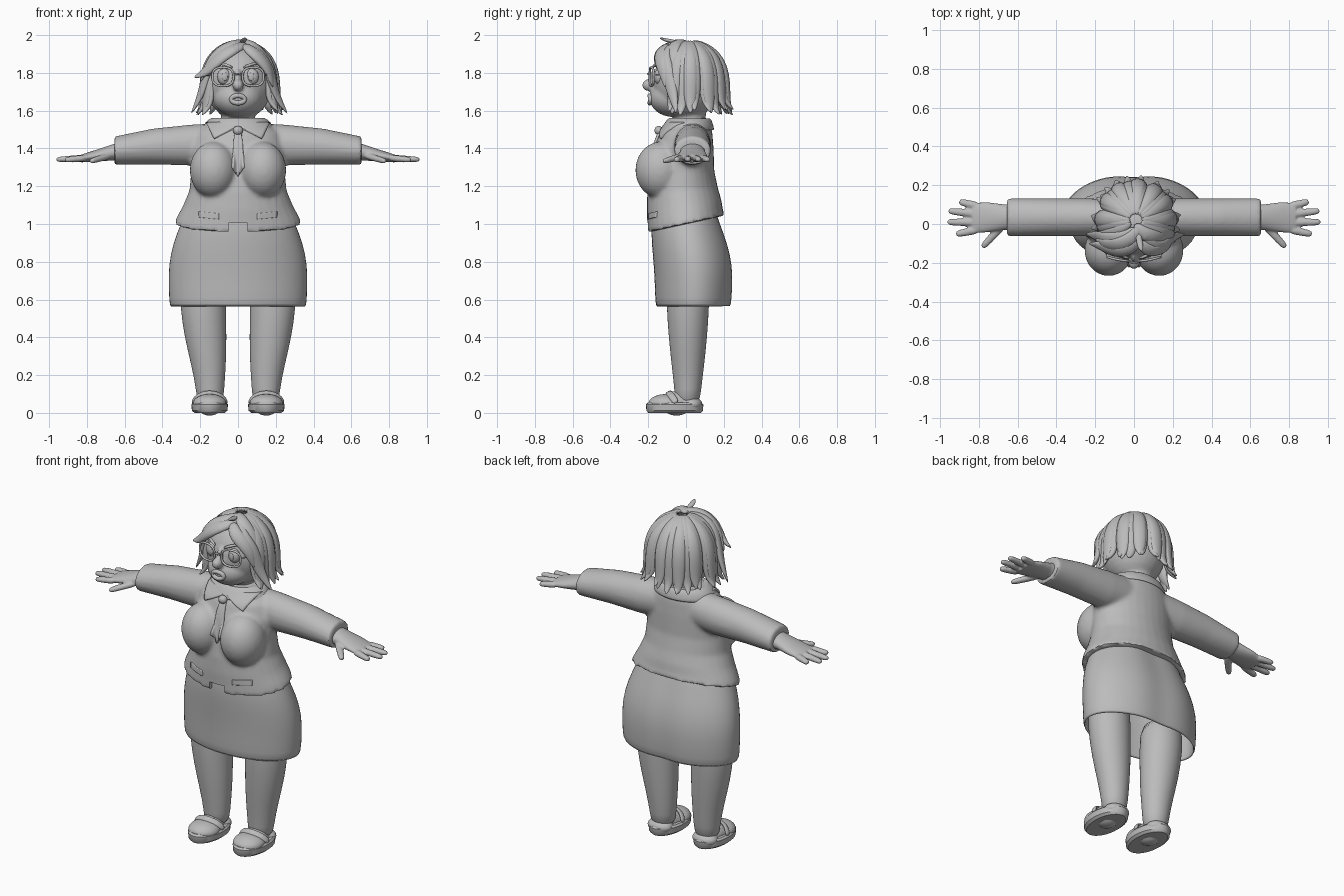
import bpy, bmesh, math, random
from mathutils import Vector, Matrix
from mathutils.bvhtree import BVHTree

random.seed(4)
if "Cube" in bpy.data.objects:
    bpy.data.objects.remove(bpy.data.objects["Cube"])

clay = bpy.data.materials.new("clay_grey")
clay.use_nodes = True
clay.diffuse_color = (0.5, 0.5, 0.5, 1)
clay.node_tree.nodes["Principled BSDF"].inputs["Base Color"].default_value = (0.5, 0.5, 0.5, 1)
made = []


def finish(name, bm):
    bmesh.ops.recalc_face_normals(bm, faces=bm.faces)
    mesh = bpy.data.meshes.new(name)
    bm.to_mesh(mesh)
    bm.free()
    mesh.materials.append(clay)
    obj = bpy.data.objects.new(name, mesh)
    bpy.context.collection.objects.link(obj)
    made.append(obj)
    return obj


def modify(obj, kind, **settings):
    mod = obj.modifiers.new(kind.title(), kind)
    for key, value in settings.items():
        setattr(mod, key, value)
    return obj


def bake(obj):
    graph = bpy.context.evaluated_depsgraph_get()
    graph.update()
    mesh = bpy.data.meshes.new_from_object(obj.evaluated_get(graph))
    obj.modifiers.clear()
    obj.data = mesh
    return obj


def drop(obj):
    made.remove(obj)
    bpy.data.objects.remove(obj)


def skin(bm, rows, caps=True, closed=False):
    pairs = list(zip(rows, rows[1:])) + ([(rows[-1], rows[0])] if closed else [])
    for low, high in pairs:
        for i in range(len(low)):
            j = (i + 1) % len(low)
            bm.faces.new((low[i], low[j], high[j], high[i]))
    if caps and not closed:
        bm.faces.new(rows[0])
        bm.faces.new(rows[-1])


def loft(name, axis, rings, caps=True, segs=32):
    """Rings are (position along axis, two centres, two radii)."""
    bm, rows = bmesh.new(), []
    for t, ca, cb, ra, rb in rings:
        row = []
        for i in range(segs):
            ang = math.tau * i / segs
            a, b = ca + ra * math.cos(ang), cb + rb * math.sin(ang)
            row.append(bm.verts.new((a, b, t) if axis == "z" else (t, a, b)))
        rows.append(row)
    skin(bm, rows, caps)
    return finish(name, bm)


def ball(name, centre, size):
    bm = bmesh.new()
    bmesh.ops.create_uvsphere(bm, u_segments=28, v_segments=18, radius=1,
                              matrix=Matrix.Translation(centre) @ Matrix.Diagonal((*size, 1)))
    return finish(name, bm)


def sweep(name, points, widths, flat=1, hub=(0, 0, 1.75), closed=False):
    """Tube along a path, flattened towards the hub."""
    pts, bm, rows, hub = [Vector(p) for p in points], bmesh.new(), [], Vector(hub)
    n = len(pts)
    for k, p in enumerate(pts):
        after = pts[(k + 1) % n] if closed else pts[min(k + 1, n - 1)]
        before = pts[k - 1] if closed else pts[max(k - 1, 0)]
        tangent = (after - before).normalized()
        side = tangent.cross(p - hub).normalized()
        out = side.cross(tangent)
        w = widths[k] if isinstance(widths, (list, tuple)) else widths
        rows.append([bm.verts.new(p + side * w * math.cos(a) + out * w * flat * math.sin(a))
                     for a in (math.tau * i / 8 for i in range(8))])
    skin(bm, rows, closed=closed)
    return modify(finish(name, bm), "SUBSURF", levels=2, render_levels=2)


def fuse(name, parts, voxel, rounds=4):
    bm = bmesh.new()
    for part in parts:
        bake(part)
        bm.from_mesh(part.data)
        drop(part)
    obj = finish(name, bm)
    modify(obj, "REMESH", mode="VOXEL", voxel_size=voxel)
    modify(obj, "SMOOTH", factor=0.5, iterations=rounds)
    return bake(obj)


def plate(name, outline, target, thick=0.012):
    """Thin patch laid on the front of a target."""
    tree = BVHTree.FromPolygons([v.co for v in target.data.vertices],
                                [p.vertices[:] for p in target.data.polygons])
    bm = bmesh.new()
    bm.faces.new([bm.verts.new((x, 0, z)) for x, z in outline])
    bmesh.ops.triangulate(bm, faces=bm.faces)
    bmesh.ops.subdivide_edges(bm, edges=bm.edges, cuts=7, use_grid_fill=True)
    for v in bm.verts:
        hit = tree.ray_cast(Vector((v.co.x, -1, v.co.z)), Vector((0, 1, 0)))[0]
        v.co.y = hit.y if hit else -0.1
    return modify(finish(name, bm), "SOLIDIFY", thickness=thick, offset=0)


# Jacket: trunk, bust and sleeves fused, with a sloping hem
trunk = loft("trunk", "z", [
    (1.0, 0, 0, .338, .205), (1.04, 0, -.005, .322, .2), (1.1, 0, -.01, .29, .198),
    (1.18, 0, -.018, .257, .187), (1.28, 0, -.02, .248, .17), (1.4, 0, -.012, .25, .158),
    (1.48, 0, 0, .225, .14), (1.53, 0, .015, .17, .115), (1.56, 0, .02, .12, .1)])
for v in trunk.data.vertices:
    v.co.z += .22 * v.co.y * min(1, max(0, (1.25 - v.co.z) / .25))
parts = [trunk]
for s in (1, -1):
    parts.append(ball("bust", (s * .13, -.135, 1.285), (.125, .133, .15)))
    parts.append(loft("sleeve", "x", [
        (s * .08, .035, 1.43, .09, .105), (s * .25, .035, 1.418, .098, .108),
        (s * .45, .035, 1.41, .097, .095), (s * .655, .035, 1.388, .097, .075)]))
jacket = fuse("jacket", parts, .012)

# Open front corner of the jacket hem
bm = bmesh.new()
bmesh.ops.create_cube(bm, size=1, matrix=Matrix.Translation((0, -.25, .94)) @ Matrix.Diagonal((.1, .2, .13, 1)))
notch = finish("hem_notch", bm)
notch.hide_render = True
bake(modify(jacket, "BOOLEAN", object=notch, operation="DIFFERENCE"))
drop(notch)

# Skirt with a shallow dip at the middle of the back
skirt = loft("skirt", "z", [
    (.56, 0, .045, .365, .208), (.66, 0, .047, .368, .212), (.78, 0, .045, .37, .216),
    (.9, 0, .025, .345, .208), (1.0, 0, .005, .305, .19), (1.08, 0, 0, .27, .17)], caps=False)
for v in skirt.data.vertices:
    if v.co.y > 0:
        v.co.y -= .02 * math.exp(-(v.co.x / .08) ** 2)
modify(skirt, "SOLIDIFY", thickness=.015, offset=-1)
modify(skirt, "SUBSURF", levels=1, render_levels=1)

# Collar, tie and pocket flaps
collar = loft("collar_band", "z", [(1.495, 0, .005, .19, .142), (1.535, 0, .015, .172, .122),
                                   (1.562, 0, .018, .14, .108), (1.55, 0, .018, .1, .09)], caps=False)
modify(collar, "SOLIDIFY", thickness=.01, offset=0)
modify(collar, "SUBSURF", levels=1, render_levels=1)
plate("tie", [(-.018, 1.49), (.018, 1.49), (.035, 1.3), (0, 1.25), (-.035, 1.3)], jacket, .024)
ball("tie_knot", (0, -.145, 1.495), (.026, .022, .024))
for s in (1, -1):
    plate("collar_flap", [(s * .008, 1.51), (s * .06, 1.535), (s * .165, 1.53), (s * .125, 1.45)], jacket, .024)
    plate("pocket_flap", [(s * .1, 1.025), (s * .205, 1.035), (s * .205, 1.065), (s * .1, 1.055)], jacket)

# Hands, legs and shoes
for s, label in ((1, "left"), (-1, "right")):
    palm = [loft("palm", "x", [
        (s * .6, .035, 1.385, .07, .055), (s * .67, .035, 1.378, .066, .042),
        (s * .76, .035, 1.36, .078, .03), (s * .835, .03, 1.346, .078, .02)])]
    for (x0, y0, z0), (x1, y1, z1) in (
            ((.8, .09, 1.35), (.89, .113, 1.34)), ((.8, .05, 1.35), (.94, .066, 1.342)),
            ((.8, .008, 1.35), (.945, .01, 1.342)), ((.8, -.028, 1.35), (.905, -.05, 1.34)),
            ((.67, -.0, 1.365), (.77, -.108, 1.335))):
        a, b = Vector((s * x0, y0, z0)), Vector((s * x1, y1, z1))
        palm.append(sweep("finger", [a, a.lerp(b, .5), b, b + (b - a) * .12],
                          [.025, .022, .02, .012], .85, hub=(s * .8, 0, 0)))
    fuse(label + "_hand", palm, .006, 3)

    leg = loft(label + "_leg", "z", [
        (.04, s * .148, .005, .068, .066), (.12, s * .147, .01, .074, .07),
        (.25, s * .155, .01, .091, .086), (.4, s * .172, .01, .112, .102),
        (.56, s * .185, .01, .121, .113), (.75, s * .19, .01, .125, .115)])
    modify(leg, "SUBSURF", levels=1, render_levels=1)
    x = s * .15
    loft(label + "_sole", "z", [(0, x, -.06, .08, .14), (.012, x, -.06, .094, .15),
                                (.045, x, -.06, .097, .152), (.055, x, -.06, .088, .142)])
    fuse(label + "_shoe", [ball("toe", (x, -.105, .05), (.09, .095, .05)),
                           ball("instep", (x, -.05, .05), (.072, .08, .065)),
                           ball("heel", (x, .03, .045), (.078, .058, .04))], .008)
    sweep(label + "_strap", [(x - .092, -.05, .05), (x - .075, -.075, .09), (x, -.1, .115),
                             (x + .075, -.075, .09), (x + .092, -.05, .05)], .02, .5, hub=(x, -.04, 0))

# Head with neck, muzzle, nose and ears
parts = [ball("skull", (.005, 0, 1.745), (.178, .172, .195)),
         ball("muzzle", (0, -.07, 1.665), (.13, .122, .098)),
         ball("nose", (0, -.195, 1.735), (.03, .038, .032)),
         ball("bridge", (0, -.165, 1.775), (.017, .03, .045)),
         loft("neck", "z", [(1.48, 0, .02, .09, .085), (1.65, 0, .02, .09, .085)])]
parts += [ball("ear", (s * .178, .01, 1.74), (.02, .03, .04)) for s in (1, -1)]
head = fuse("head", parts, .009)


# Face details
def oval(cx, cz, rx, rz, square=1.0, count=16):
    pts = []
    for i in range(count):
        c, q = math.cos(math.tau * i / count), math.sin(math.tau * i / count)
        pts.append((cx + rx * math.copysign(abs(c) ** square, c), cz + rz * math.copysign(abs(q) ** square, q)))
    return pts


sweep("lips", [(x, -.192 + 4 * x * x, z) for x, z in oval(0, 1.66, .036, .02)], .014, closed=True, hub=(0, 0, 1.66))
for s in (1, -1):
    ball("eyeball", (s * .074, -.142, 1.78), (.036, .026, .043))
    ball("iris", (s * .07, -.166, 1.78), (.016, .006, .022))
    sweep("glasses_rim", [(x, -.192 + 1.2 * x * x, z) for x, z in oval(s * .08, 1.78, .057, .05, .75)],
          .007, closed=True, hub=(s * .08, 0, 1.78))
    sweep("glasses_arm", [(s * .137, -.168, 1.79), (s * .17, -.1, 1.79), (s * .185, .01, 1.78)], .006)
    sweep("eyebrow", [(s * .025, -.178, 1.825), (s * .075, -.16, 1.85), (s * .125, -.122, 1.85)], [.008, .01, .004])
sweep("glasses_bridge", [(-.024, -.195, 1.79), (0, -.205, 1.797), (.024, -.195, 1.79)], .006)

# Hair: locks radiating from the crown, then the swept fringe
crown = Vector((.01, .02, 1.77))
for layer, count in ((0, 14), (1, 9)):
    for i in range(count):
        ang = math.radians(-118 + 236 * i / (count - 1) + random.uniform(-4, 4))
        grow, drop_z = .012 * layer, random.uniform(-.015, .02)
        path = []
        for phi in (8, 32, 58, 85):
            f = math.radians(phi)
            path.append(((.18 + grow) * math.sin(f), .2 * math.cos(f)))
        path += [(.183 + grow, -.08), (.192 + grow, -.14 + drop_z), (.235 - grow, -.185 + drop_z)]
        sweep("hair_lock", [crown + Vector((r * math.sin(ang), r * math.cos(ang), z)) for r, z in path],
              [.018, .03, .04, .043, .04, .028, .005], .65 - .1 * layer, hub=crown)

fringe = [
    [(.05, -.06, 1.955), (-.03, -.14, 1.925), (-.11, -.14, 1.87), (-.17, -.11, 1.8), (-.235, -.1, 1.775)],
    [(.04, -.02, 1.96), (-.08, -.08, 1.935), (-.155, -.08, 1.86), (-.185, -.065, 1.7), (-.25, -.05, 1.58)],
    [(.05, -.06, 1.955), (.11, -.125, 1.9), (.17, -.1, 1.82), (.192, -.07, 1.69), (.265, -.05, 1.58)],
    [(.03, -.09, 1.95), (.07, -.14, 1.915), (.13, -.13, 1.865), (.17, -.115, 1.8), (.185, -.11, 1.72)],
    [(.05, 0, 1.965), (-.02, -.09, 1.955), (-.1, -.11, 1.91), (-.16, -.1, 1.84), (-.2, -.08, 1.75)],
    [(.0, 0, 1.965), (.06, -.06, 1.96), (.13, -.07, 1.9), (.18, -.06, 1.8), (.2, -.03, 1.65)],
    [(.02, -.03, 1.96), (.025, -.07, 1.968), (.03, -.1, 1.972), (.035, -.125, 1.98), (.04, -.14, 1.985)]]
for i, path in enumerate(fringe):
    size = .4 if i == 6 else 1
    sweep("fringe_lock", path, [w * size for w in (.025, .042, .045, .035, .005)], .6, hub=(0, 0, 1.75))

# Smooth shading with crisp edges
bpy.ops.object.select_all(action="DESELECT")
for obj in made:
    obj.select_set(True)
bpy.context.view_layer.objects.active = jacket
bpy.ops.object.shade_smooth_by_angle(angle=math.radians(40))
